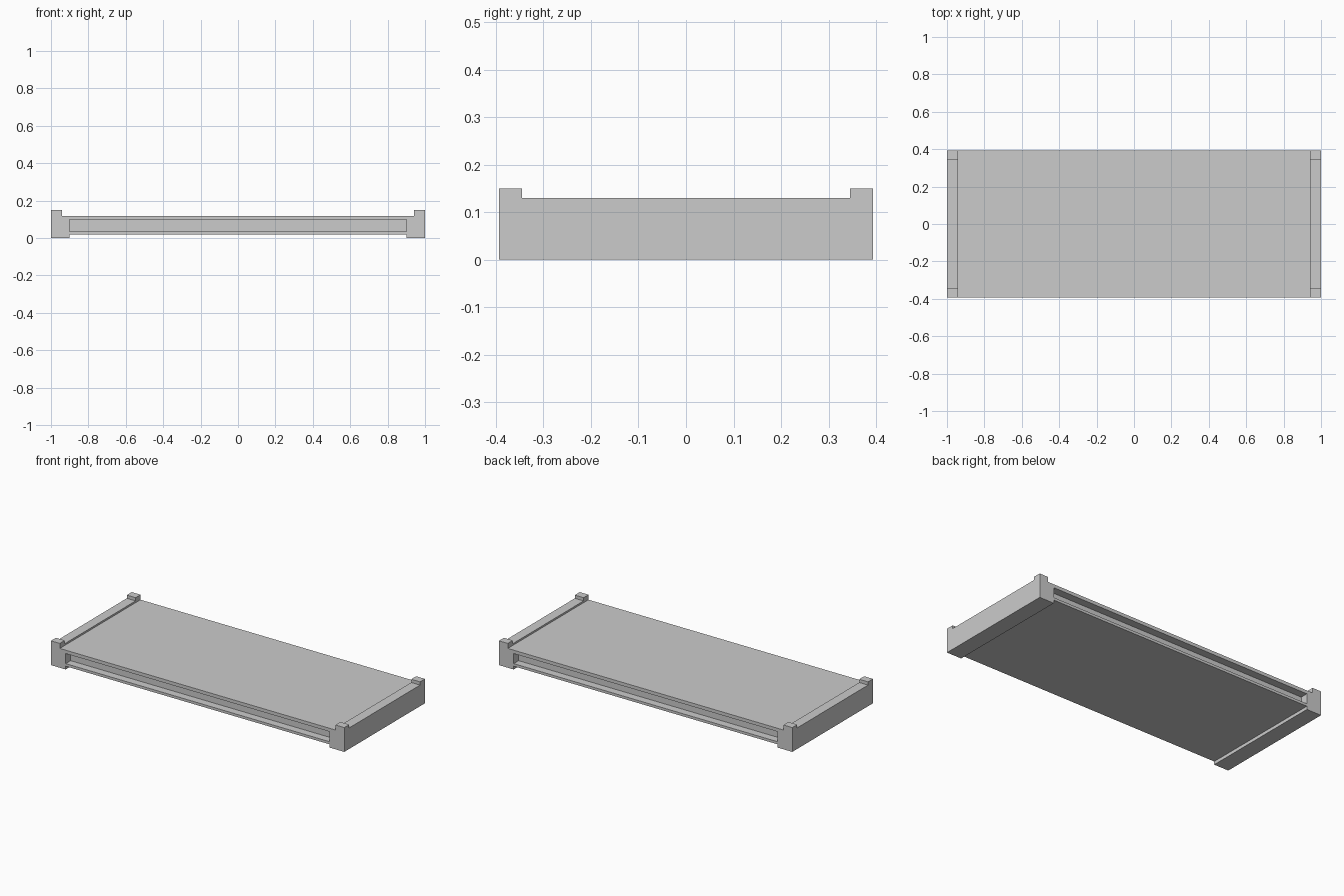
import bpy
import bmesh

if "Cube" in bpy.data.objects:
    bpy.data.objects.remove(bpy.data.objects["Cube"])

Y = 0.393        # half depth
YI = 0.345       # half depth of recessed core / inner edge of corner posts
TOP = 0.119      # deck surface
XI, XR = 0.90, 0.94   # inner edge of end block, inner edge of side rail


def extrude_x(name, half_profile, x0, x1):
    """Mirror a (y, z) half profile across y = 0 and extrude it along x."""
    outline = half_profile + [(-y, z) for y, z in reversed(half_profile)]
    bm = bmesh.new()
    face = bm.faces.new([bm.verts.new((x0, y, z)) for y, z in outline])
    ext = bmesh.ops.extrude_face_region(bm, geom=[face])
    verts = [v for v in ext["geom"] if isinstance(v, bmesh.types.BMVert)]
    bmesh.ops.translate(bm, verts=verts, vec=(x1 - x0, 0, 0))
    bmesh.ops.recalc_face_normals(bm, faces=bm.faces)
    mesh = bpy.data.meshes.new(name)
    bm.to_mesh(mesh)
    bm.free()
    obj = bpy.data.objects.new(name, mesh)
    bpy.context.collection.objects.link(obj)
    return obj


# Deck: I-shaped section with a long recess along front and back
extrude_x("deck", [(Y, 0.02), (Y, 0.036), (YI, 0.036),
                   (YI, 0.098), (Y, 0.098), (Y, TOP)], -XI, XI)

for side, s in (("left", -1), ("right", 1)):
    # End block under the deck surface, reaching the ground
    extrude_x(side + "_end_block", [(Y, 0), (Y, TOP)],
              *sorted((s * XI, s * XR)))
    # Raised side rail with a corner post at each end
    extrude_x(side + "_side_rail", [(Y, 0), (Y, 0.15), (YI, 0.15), (YI, 0.13)],
              *sorted((s * XR, s * 1.0)))
